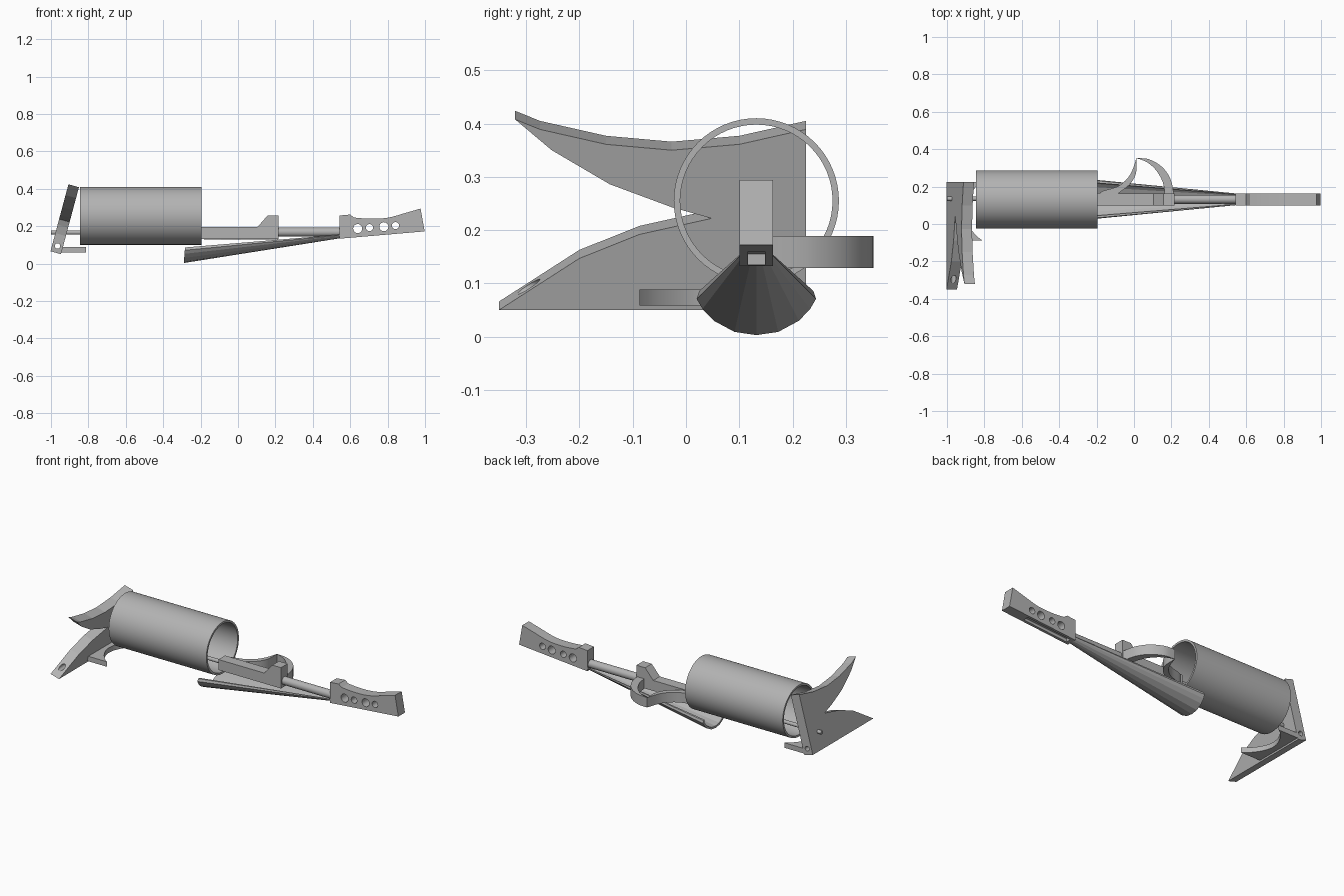
import bpy, bmesh, math
from mathutils import Vector

if "Cube" in bpy.data.objects:
    bpy.data.objects.remove(bpy.data.objects["Cube"])

grey = bpy.data.materials.new("plain_grey")
grey.diffuse_color = (0.45, 0.45, 0.45, 1)
grey.use_nodes = True
grey.node_tree.nodes["Principled BSDF"].inputs["Base Color"].default_value = grey.diffuse_color
CY = 0.132  # centre line of the barrel assembly


def finish(name, bm, smooth=False):
    bmesh.ops.recalc_face_normals(bm, faces=bm.faces)
    me = bpy.data.meshes.new(name)
    bm.to_mesh(me)
    bm.free()
    me.materials.append(grey)
    ob = bpy.data.objects.new(name, me)
    bpy.context.collection.objects.link(ob)
    if smooth:
        bpy.ops.object.select_all(action='DESELECT')
        ob.select_set(True)
        bpy.context.view_layer.objects.active = ob
        bpy.ops.object.shade_smooth_by_angle(angle=math.radians(30))
    return ob


def loft(name, rings, closed=False, smooth=False):
    """Skin equal-length point rings; cap the ends or join last to first."""
    bm = bmesh.new()
    vs = [[bm.verts.new(p) for p in r] for r in rings]
    n = len(rings[0])
    pairs = list(zip(vs, vs[1:])) + ([(vs[-1], vs[0])] if closed else [])
    for a, b in pairs:
        for i in range(n):
            j = (i + 1) % n
            bm.faces.new((a[i], a[j], b[j], b[i]))
    if not closed:
        bm.faces.new(vs[0])
        bm.faces.new(vs[-1])
    return finish(name, bm, smooth)


def prism(name, pts, step, smooth=False):
    step = Vector(step)
    return loft(name, [pts, [Vector(p) + step for p in pts]], smooth=smooth)


def circle(axis, c, r, n):
    out = []
    for i in range(n):
        a = 2 * math.pi * i / n
        u, v = r * math.cos(a), r * math.sin(a)
        out.append((c[0], c[1] + u, c[2] + v) if axis == 'x' else (c[0] + u, c[1], c[2] + v))
    return out


def cut(ob, cutter):
    cutter.hide_render = True
    cutter.hide_viewport = True
    m = ob.modifiers.new("cut", 'BOOLEAN')
    m.operation = 'DIFFERENCE'
    m.solver = 'EXACT'
    m.object = cutter


def curve(pts, n=6):
    """Smooth path through a few 2D points."""
    p = [pts[0]] + pts + [pts[-1]]
    out = []
    for k in range(1, len(p) - 2):
        a, b, c, d = (Vector(q) for q in p[k - 1:k + 3])
        for i in range(n):
            t = i / n
            out.append(0.5 * (2 * b + (c - a) * t + (2 * a - 5 * b + 4 * c - d) * t * t
                              + (3 * b - a - 3 * c + d) * t ** 3))
    return out + [Vector(pts[-1])]


# hollow barrel
loft("barrel", [circle('x', (x, CY, 0.255), r, 64) for x, r in
                ((-0.845, 0.155), (-0.195, 0.155), (-0.195, 0.143), (-0.845, 0.143))],
     closed=True, smooth=True)

# long thin rod and thicker neck
prism("thin_rod", circle('x', (-1.0, CY + 0.003, 0.166), 0.011, 24), (0.85, 0, 0), True)
prism("neck", circle('x', (0.2, CY, 0.168), 0.024, 32), (0.36, 0, 0), True)

# receiver bar with raised sight
bar = [(-0.2, 0.132), (0.216, 0.132), (0.216, 0.257), (0.158, 0.257), (0.104, 0.195), (-0.2, 0.195)]
prism("receiver_bar", [(x, 0.1, z) for x, z in bar], (0, 0.063, 0))

# handle with waisted top, four holes and an underside slot
top = curve([(0.62, 0.246), (0.70, 0.24), (0.80, 0.245), (0.90, 0.272), (0.976, 0.294)], 4)
outline = [(0.543, 0.133), (0.998, 0.172)] + [tuple(p) for p in reversed(top)] + [(0.60, 0.262), (0.543, 0.257)]
handle = prism("handle", [(x, 0.1, z) for x, z in outline], (0, 0.063, 0))
for i, (x, z, r) in enumerate(((0.64, 0.187, 0.024), (0.703, 0.192, 0.019),
                               (0.78, 0.197, 0.024), (0.842, 0.203, 0.019))):
    cut(handle, prism("hole_cutter_%d" % i, circle('y', (x, 0.05, z), r, 32), (0, 0.2, 0)))
cut(handle, prism("slot_cutter", [(0.565, 0.116, 0.1), (0.86, 0.116, 0.1),
                                  (0.86, 0.116, 0.175), (0.565, 0.116, 0.155)], (0, 0.032, 0)))

# side hook: concave arm meeting a rounded arm at a point
arms = {
    "hook_front_arm": ([(-0.18, 0.16), (-0.17, 0.175), (-0.08, 0.205), (-0.02, 0.265), (0.013, 0.352)],
                       [(0.013, 0.352), (0.01, 0.27), (-0.025, 0.21), (-0.09, 0.16)]),
    "hook_rear_arm": ([(0.013, 0.352), (0.08, 0.346), (0.15, 0.305), (0.195, 0.24), (0.214, 0.155)],
                      [(0.165, 0.155), (0.155, 0.22), (0.12, 0.285), (0.07, 0.33), (0.013, 0.352)]),
}
for name, (a, b) in arms.items():
    ring = curve(a) + curve(b)
    pts = [p for i, p in enumerate(ring) if (p - ring[i - 1]).length > 1e-5]
    prism(name, [(p.x, p.y, 0.129) for p in pts], (0, 0, 0.06), True)

# tapering scoop underneath, an open faceted trough
half = [(0.107, 0.086), (0.112, 0.071), (0.101, 0.052), (0.080, 0.03), (0.041, 0.009)]
outer = half + [(0, 0.003)] + [(-y, z) for y, z in reversed(half)]
inner = [(y * 0.88, 0.086 + (z - 0.086) * 0.86) for y, z in reversed(outer)]
section = outer + inner
loft("scoop", [[(-0.29 + (z - 0.003) * 0.08, CY + y, z) for y, z in section],
               [(0.545, CY + y * 0.28, 0.155 + (z - 0.086) * 0.24) for y, z in section]])

# leaning fishtail plate
tail = [(-0.351, 0.05), (0.225, 0.05), (0.225, 0.389), (0.1, 0.361), (-0.027, 0.35), (-0.15, 0.361),
        (-0.274, 0.389), (-0.321, 0.408), (-0.252, 0.35), (-0.143, 0.286), (-0.027, 0.243),
        (0.048, 0.222), (-0.087, 0.192), (-0.2, 0.147)]
plate = prism("fishtail_plate", [(-0.944 + (z - 0.059) * 0.268, y, z) for y, z in tail], (-0.056, 0, 0.016))
cut(plate, prism("pin_hole_cutter", circle('y', (-0.965, -0.5, 0.094), 0.014, 24), (0, 1, 0)))

# concave rest at the foot of the plate
arc = [(-0.812 - 0.095 * math.sin(math.pi * i / 20) ** 0.8, -0.087 + 0.312 * i / 20) for i in range(21)]
rest = [(-0.95, 0.225), (-0.95, -0.087)] + arc
prism("curved_rest", [(x, y, 0.059) for x, y in rest], (0, 0, 0.03), True)
